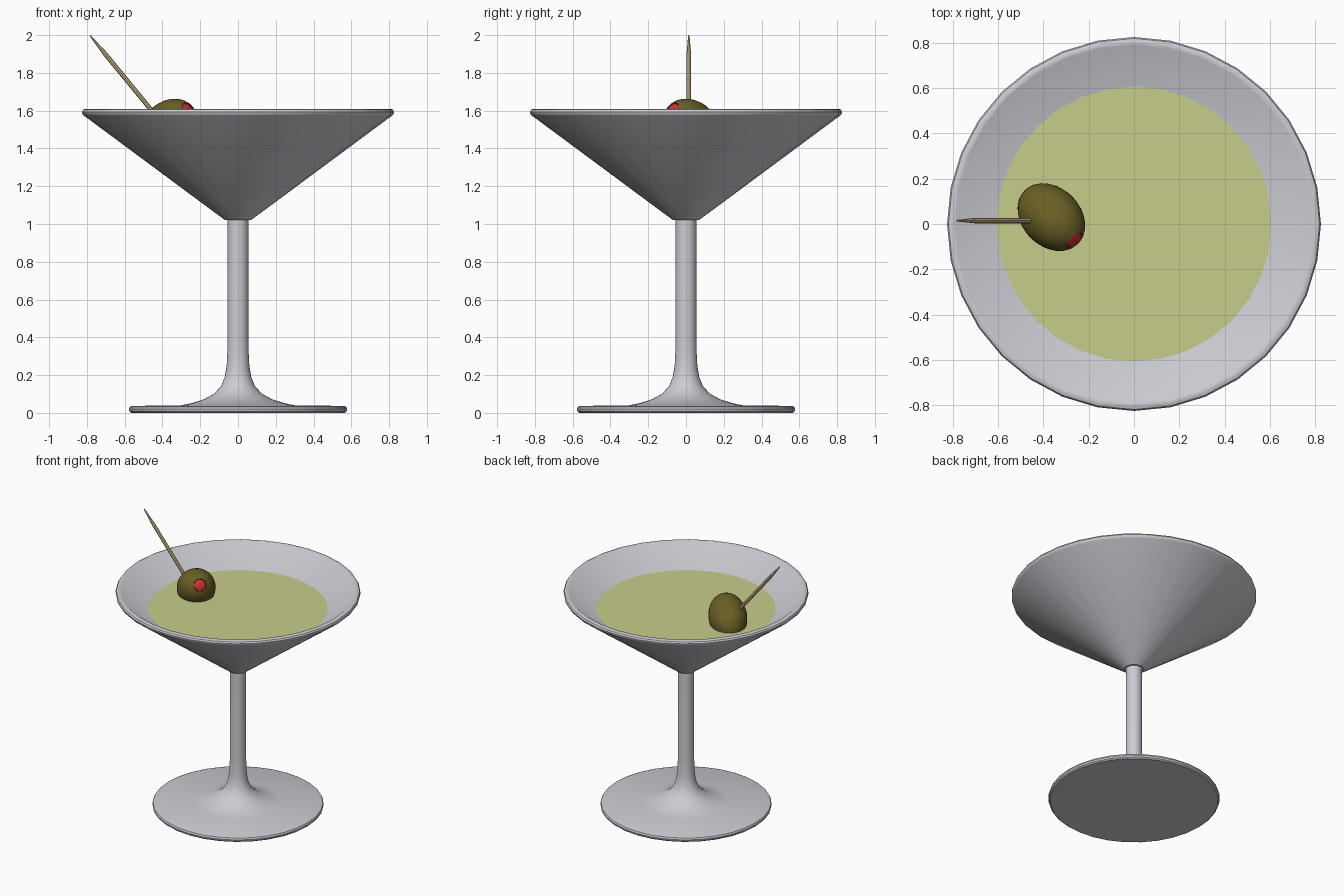
import bpy, bmesh, math
from mathutils import Vector, Matrix

if "Cube" in bpy.data.objects:
    bpy.data.objects.remove(bpy.data.objects["Cube"])


def material(name, rgb):
    m = bpy.data.materials.new(name)
    m.diffuse_color = (*rgb, 1.0)
    m.use_nodes = True
    m.node_tree.nodes["Principled BSDF"].inputs["Base Color"].default_value = m.diffuse_color
    return m


GLASS = material("pale glass", (0.60, 0.61, 0.65))
DRINK = material("drink green", (0.57, 0.61, 0.26))
OLIVE = material("olive green", (0.14, 0.115, 0.018))
RED = material("pimento red", (0.60, 0.03, 0.035))
WOOD = material("pick wood", (0.60, 0.48, 0.25))


def lathe(name, profile, mat, sides=32, matrix=None, angle=35):
    """Revolve (radius, height) points around z; radius 0 makes a pole."""
    bm = bmesh.new()
    rings = []
    for r, z in profile:
        if r == 0:
            rings.append([bm.verts.new((0, 0, z))])
        else:
            rings.append([bm.verts.new((r * math.cos(2 * math.pi * i / sides),
                                        r * math.sin(2 * math.pi * i / sides), z))
                          for i in range(sides)])
    for a, b in zip(rings, rings[1:]):
        for i in range(sides):
            j = (i + 1) % sides
            if len(a) == 1:
                bm.faces.new((a[0], b[j], b[i]))
            elif len(b) == 1:
                bm.faces.new((a[i], a[j], b[0]))
            else:
                bm.faces.new((a[i], a[j], b[j], b[i]))
    if matrix:
        bm.transform(matrix)
    bmesh.ops.recalc_face_normals(bm, faces=bm.faces)
    me = bpy.data.meshes.new(name)
    bm.to_mesh(me)
    bm.free()
    me.materials.append(mat)
    for p in me.polygons:
        p.use_smooth = True
    me.set_sharp_from_angle(angle=math.radians(angle))
    ob = bpy.data.objects.new(name, me)
    bpy.context.collection.objects.link(ob)
    return ob


def aimed(origin, direction):
    """Matrix placing local z along direction at origin."""
    q = Vector(direction).to_track_quat('Z', 'Y')
    return Matrix.Translation(origin) @ q.to_matrix().to_4x4()


# Glass: foot, flared stem, conical bowl, rounded rim, inner wall
lathe("glass", [
    (0, 0.0), (0.565, 0.0), (0.575, 0.008), (0.578, 0.02), (0.573, 0.032), (0.56, 0.037),
    (0.30, 0.040), (0.24, 0.053), (0.18, 0.072), (0.125, 0.103), (0.09, 0.142),
    (0.07, 0.19), (0.06, 0.25), (0.055, 0.35), (0.055, 1.02),
    (0.068, 1.02), (0.815, 1.573), (0.824, 1.583), (0.826, 1.594), (0.820, 1.605),
    (0.808, 1.610), (0.79, 1.609), (0, 1.03)], GLASS)

# Drink surface and body
lathe("drink", [(0, 1.475), (0.608, 1.475), (0, 1.05)], DRINK)

# Olive: ellipsoid tipped upwards, with a small socket at the end
centre = Vector((-0.365, 0.03, 1.520))
axis = Vector((0.61, -0.61, 0.50)).normalized()
A, B, N = 0.177, 0.130, 16
hole = 0.042
end = A * math.sqrt(1 - (hole / B) ** 2)
t0 = math.asin(hole / B)
profile = [(0, end - 0.02), (hole, end - 0.02)]
profile += [(B * math.sin(t), A * math.cos(t))
            for t in [t0 + (math.pi - t0) * k / N for k in range(N)]]
profile.append((0, -A))
lathe("olive", profile, OLIVE, 32, aimed(centre, axis))

# Pimento plug in the socket
lathe("pimento", [(0, end - 0.03), (0.040, end - 0.03), (0.040, end - 0.002),
                  (0.030, end + 0.004), (0, end + 0.007)],
      RED, 16, aimed(centre, axis))

# Cocktail pick: pointed at both ends, stuck into the olive
tip = Vector((-0.785, 0.015, 2.0))
inner = Vector((-0.37, 0.015, 1.495))
L = (inner - tip).length
lathe("cocktail_pick", [(0, 0), (0.004, 0.006), (0.012, 0.13), (0.012, L - 0.08), (0, L)],
      WOOD, 8, aimed(tip, inner - tip))
